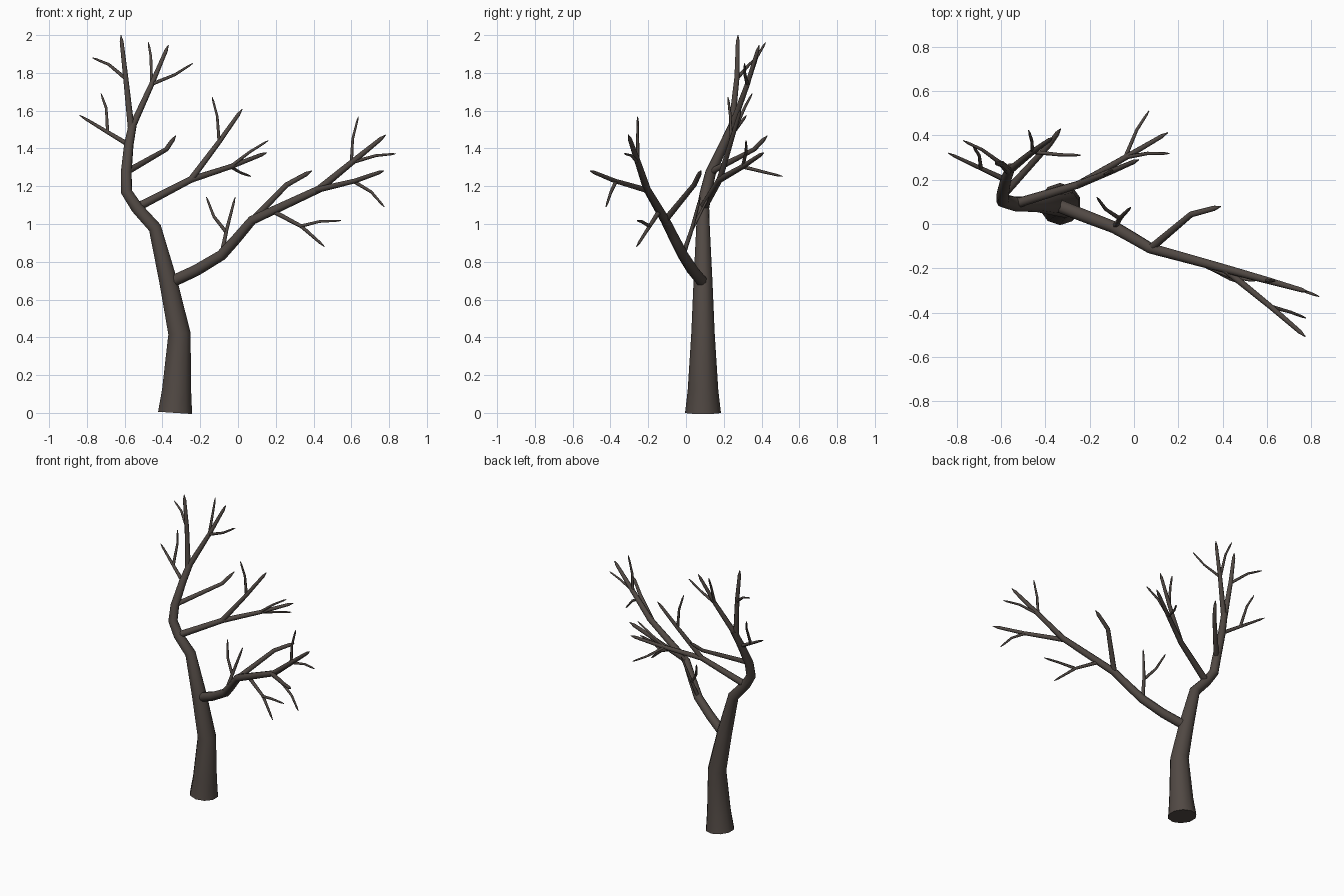
import bpy, bmesh, math
from mathutils import Vector

bark = bpy.data.materials.new("dark bark")
bark.diffuse_color = (0.082, 0.066, 0.057, 1)


def limb(name, pts, radii, sides=8, tip=0.035):
    """Tapered tube through pts; radii is (start, end) or one value per point."""
    P = [Vector(p) for p in pts]
    n = len(P)
    if len(radii) == 2:
        # taper by distance along the path
        d = [0.0]
        for a, b in zip(P, P[1:]):
            d.append(d[-1] + (b - a).length)
        R = [radii[0] + (radii[1] - radii[0]) * s / d[-1] for s in d]
    else:
        R = list(radii)
    if tip:
        # pull the last ring back and finish with a pencil point
        end = P[-1].copy()
        P[-1] = end - (end - P[-2]).normalized() * tip
        P.append(end)
        R.append(0.002)
        n += 1
    bm = bmesh.new()
    rings, side = [], Vector((1, 0, 0))
    for i in range(n):
        a = (P[i] - P[i - 1]).normalized() if i else Vector()
        b = (P[i + 1] - P[i]).normalized() if i < n - 1 else Vector()
        t = (a + b).normalized()
        side = side - t * side.dot(t)
        if side.length < 0.2:
            side = t.orthogonal()
        side.normalize()
        up = t.cross(side)
        rings.append([bm.verts.new(P[i] + R[i] * (side * math.cos(k) + up * math.sin(k)))
                      for k in (2 * math.pi * (j + 0.5) / sides for j in range(sides))])
    for r, s in zip(rings, rings[1:]):
        for j in range(sides):
            k = (j + 1) % sides
            bm.faces.new((r[j], r[k], s[k], s[j]))
    bm.faces.new(rings[0][::-1])
    bm.faces.new(rings[-1])
    for f in bm.faces:
        f.smooth = len(f.verts) == 4
    me = bpy.data.meshes.new(name)
    bm.to_mesh(me)
    bm.free()
    me.materials.append(bark)
    ob = bpy.data.objects.new(name, me)
    bpy.context.collection.objects.link(ob)
    return ob


def twig(name, *pts):
    limb(name, pts, (0.010, 0.006), 6, 0.025)


# trunk, flared at the foot
limb("trunk",
     [(-.333, .09, 0), (-.325, .09, .12), (-.31, .09, .42), (-.37, .09, .70), (-.44, .09, .98),
      (-.535, .09, 1.085), (-.59, .105, 1.17), (-.592, .13, 1.27), (-.578, .2, 1.42),
      (-.555, .255, 1.54)],
     [.095, .081, .062, .05, .036, .033, .031, .029, .025, .021], 10, 0)

# crown: two leaders and their twigs
limb("crown_leader", [(-.565, .24, 1.50), (-.595, .27, 1.78), (-.62, .275, 2.0)], (.019, .011))
twig("crown_twig", (-.595, .27, 1.77), (-.685, .335, 1.845), (-.77, .376, 1.88))
limb("crown_fork", [(-.562, .24, 1.51), (-.457, .325, 1.74), (-.368, .388, 1.948)], (.019, .010))
twig("crown_twig", (-.457, .325, 1.74), (-.335, .312, 1.79), (-.24, .31, 1.85))
twig("crown_twig", (-.458, .327, 1.74), (-.461, .376, 1.885), (-.475, .422, 1.962))

# left and inner side branches of the upper trunk
limb("left_branch", [(-.58, .2, 1.42), (-.705, .258, 1.495), (-.838, .32, 1.575)], (.013, .007), 6)
twig("left_twig", (-.69, .252, 1.485), (-.698, .31, 1.615), (-.725, .35, 1.69))
limb("inner_branch", [(-.59, .13, 1.275), (-.38, .36, 1.395), (-.33, .43, 1.467)], (.018, .011))

# middle limb reaching right and back
limb("middle_limb", [(-.54, .09, 1.085), (-.25, .178, 1.235), (-.035, .302, 1.305),
                     (.153, .412, 1.378)], (.023, .010))
twig("middle_twig", (-.04, .30, 1.303), (.06, .318, 1.38), (.16, .318, 1.442))
twig("middle_twig", (-.04, .30, 1.303), (.013, .425, 1.272), (.068, .51, 1.252))
limb("middle_branch", [(-.25, .178, 1.235), (-.10, .238, 1.435), (.022, .29, 1.608)], (.017, .010))
twig("middle_twig", (-.10, .238, 1.435), (-.11, .235, 1.57), (-.137, .222, 1.672))

# long lower limb reaching right and forward
limb("lower_limb", [(-.36, .09, .69), (-.22, .035, .755), (-.087, -.016, .835), (-.01, -.06, .92),
                    (.075, -.11, 1.02), (.43, -.207, 1.185), (.605, -.255, 1.328),
                    (.782, -.305, 1.472)],
     [.032, .031, .029, .027, .025, .020, .016, .011])
twig("lower_twig", (.60, -.255, 1.325), (.607, -.256, 1.45), (.637, -.256, 1.568))
twig("lower_twig", (.60, -.255, 1.325), (.73, -.288, 1.362), (.835, -.327, 1.372))
limb("front_branch", [(.41, -.205, 1.178), (.48, -.262, 1.195), (.62, -.376, 1.228), (.773, -.508, 1.282)],
     (.016, .010))
twig("front_twig", (.61, -.37, 1.227), (.705, -.397, 1.17), (.775, -.424, 1.09))
limb("back_branch", [(.075, -.11, 1.02), (.257, .043, 1.207), (.392, .079, 1.282)], (.018, .012))
limb("drooping_branch", [(.18, -.14, 1.07), (.335, -.193, .988), (.458, -.262, .88)], (.013, .007), 6)
twig("drooping_twig", (.33, -.193, .988), (.43, -.235, 1.013), (.545, -.258, 1.018))
limb("rising_branch", [(-.088, -.016, .835), (-.06, .03, .97), (-.015, .075, 1.142)], (.013, .007), 6)
twig("rising_twig", (-.065, .025, .96), (-.128, .067, 1.04), (-.167, .12, 1.142))
